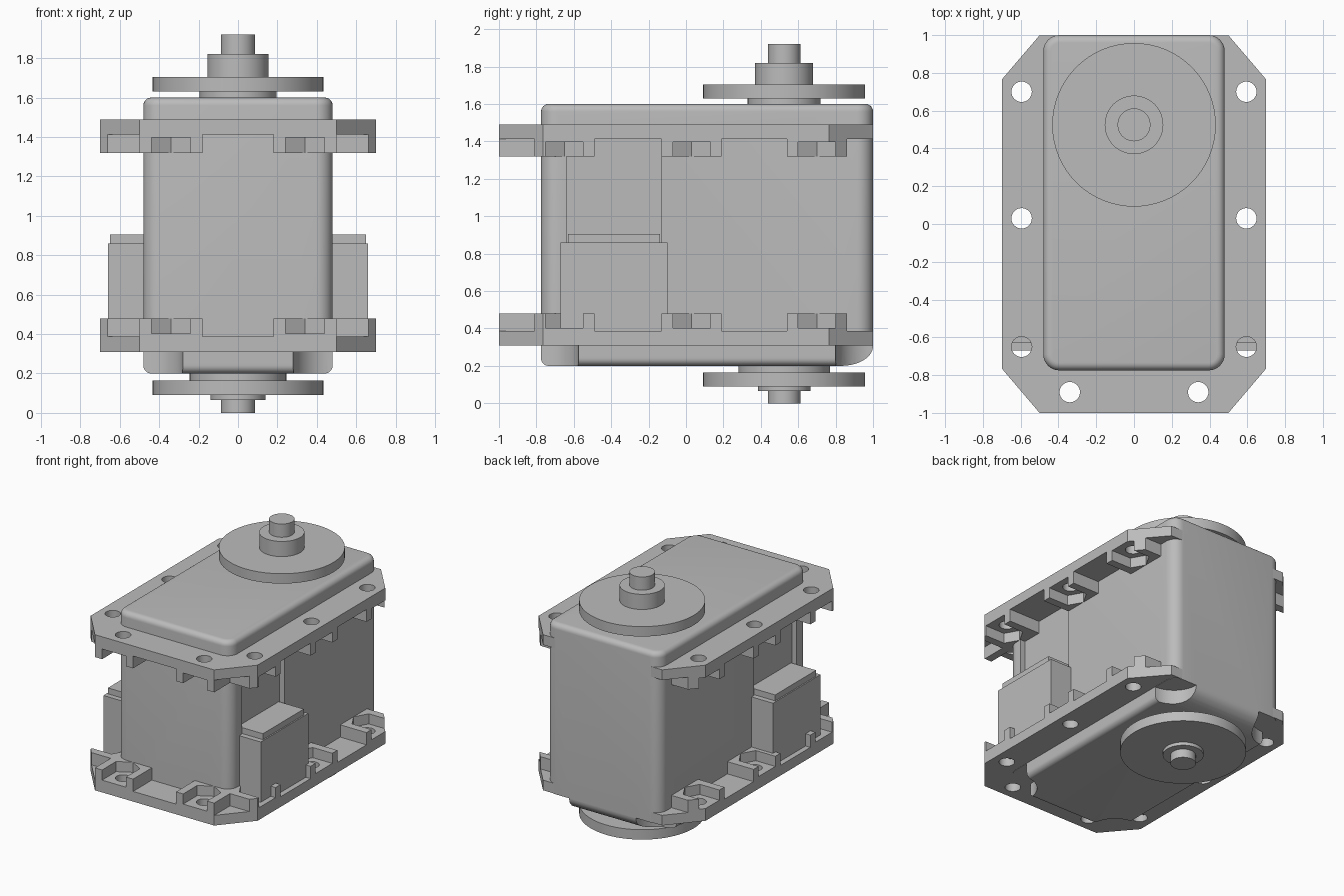
import bpy, bmesh, math

cube = bpy.data.objects.get("Cube")
if cube:
    bpy.data.objects.remove(cube, do_unlink=True)

grey = bpy.data.materials.new("light_grey")
grey.use_nodes = True
COLOUR = (0.5, 0.5, 0.5, 1)
grey.diffuse_color = COLOUR
grey.node_tree.nodes["Principled BSDF"].inputs["Base Color"].default_value = COLOUR


def loft(bm, rings):
    """Skin a list of equal rings and cap both ends."""
    loops = [[bm.verts.new(p) for p in ring] for ring in rings]
    n = len(loops[0])
    for a, b in zip(loops, loops[1:]):
        for i in range(n):
            j = (i + 1) % n
            bm.faces.new((a[i], a[j], b[j], b[i]))
    bm.faces.new(loops[0][::-1])
    bm.faces.new(loops[-1])


def prism(bm, outline, z0, z1):
    loft(bm, [[(x, y, z) for x, y in outline] for z in (z0, z1)])


def rect(x0, x1, y0, y1):
    return [(x0, y0), (x1, y0), (x1, y1), (x0, y1)]


def circle(cx, cy, r, n=32):
    return [(cx + r * math.cos(math.tau * i / n), cy + r * math.sin(math.tau * i / n))
            for i in range(n)]


def finish(name, bm):
    bmesh.ops.recalc_face_normals(bm, faces=bm.faces)
    me = bpy.data.meshes.new(name)
    bm.to_mesh(me)
    bm.free()
    me.materials.append(grey)
    ob = bpy.data.objects.new(name, me)
    bpy.context.collection.objects.link(ob)
    return ob


def activate(ob):
    bpy.ops.object.select_all(action='DESELECT')
    ob.select_set(True)
    bpy.context.view_layer.objects.active = ob


def cut(ob, bm):
    """Subtract the solids in bm from the object."""
    cutter = finish("cutter", bm)
    cutter.hide_render = True
    activate(ob)
    mod = ob.modifiers.new("cut", 'BOOLEAN')
    mod.operation, mod.solver, mod.object = 'DIFFERENCE', 'EXACT', cutter
    bpy.ops.object.modifier_apply(modifier=mod.name)
    bpy.data.objects.remove(cutter, do_unlink=True)


def smooth(ob):
    activate(ob)
    bpy.ops.object.shade_smooth_by_angle(angle=math.radians(30))


# Main sizes
HALF_W, FRONT, BACK = 0.48, -0.775, 1.0
BOTTOM, TOP, MID = 0.2, 1.6, 0.9
CORNER, FILLET = 0.085, 0.04
PLATE_BOTTOM = 0.305


def body_ring(z, inset, back_inset):
    r = CORNER - inset
    hw = HALF_W - inset - r
    y0, y1 = FRONT + inset + r, BACK - back_inset - r
    ring = []
    for k, (cx, cy) in enumerate([(hw, y1), (-hw, y1), (-hw, y0), (hw, y0)]):
        for i in range(9):
            a = math.pi / 2 * (k + i / 8)
            ring.append((cx + r * math.cos(a), cy + r * math.sin(a), z))
    return ring


# Body: rounded box, with a large round-over at the lower back
def back_round(z):
    t = min(1, max(0, (PLATE_BOTTOM - z) / (PLATE_BOTTOM - BOTTOM)))
    return 0.17 * (1 - math.sqrt(1 - t * t))


steps = [math.pi / 2 * i / 6 for i in range(7)]
levels = [(BOTTOM + FILLET * (1 - math.sin(a)), FILLET * (1 - math.cos(a))) for a in steps[::-1]]
levels += [(BOTTOM + FILLET + i * (PLATE_BOTTOM - BOTTOM - FILLET) / 4, 0) for i in range(1, 5)]
levels += [(TOP - FILLET * (1 - math.sin(a)), FILLET * (1 - math.cos(a))) for a in steps]
bm = bmesh.new()
loft(bm, [body_ring(z, d, max(d, back_round(z))) for z, d in levels])
body = finish("body", bm)

# Scalloped lower corners and the wire channels in both sides
bm = bmesh.new()
for s in (-1, 1):
    for y in (FRONT, BACK):
        prism(bm, circle(s * HALF_W, y, 0.2, 48), 0.1, PLATE_BOTTOM + 0.003)
    prism(bm, rect(s * 0.44, s * 0.6, -0.64, -0.13), 0.36, 1.43)
cut(body, bm)
smooth(body)

# Screw positions: hole centre and the outward direction of its nut pocket
screws = [(s * 0.595, y, (s, 0)) for s in (-1, 1) for y in (-0.65, 0.03, 0.7)]
screws += [(s * 0.34, -0.89, (0, -1)) for s in (-1, 1)]


def nut_pocket(x, y, d):
    """Half hexagon pointing inwards, open towards d."""
    shape = [(0.3, -0.1), (0.3, 0.1), (-0.058, 0.1), (-0.115, 0), (-0.058, -0.1)]
    return [(x + d[0] * u - d[1] * v, y + d[1] * u + d[0] * v) for u, v in shape]


def flange(name, s):
    """Mounting plate with screw bosses facing the middle of the body."""
    outer, web, pocket, inner = (MID + s * h for h in (0.59, 0.513, 0.497, 0.42))
    past = MID + s * 0.3
    bm = bmesh.new()
    half = [(0.5, -1), (0.7, -0.765), (0.7, 0.765), (0.5, 0.999)]
    prism(bm, half + [(-x, y) for x, y in half[::-1]], inner, outer)
    ob = finish(name, bm)
    # Gaps between bosses
    bm = bmesh.new()
    gaps = [rect(-0.18, 0.18, -1.1, -0.6), rect(-0.9, 0.9, 0.86, 1.1)]
    for m in (-1, 1):
        gaps.append(rect(m * 0.5, m * 0.9, -1.1, -0.81))
        gaps += [rect(m * 0.3, m * 0.9, a, b) for a, b in ((-0.49, -0.13), (0.19, 0.54))]
    for g in gaps:
        prism(bm, g, past, web)
    for x, y, d in screws:
        prism(bm, nut_pocket(x, y, d), past, pocket)
    cut(ob, bm)
    # Screw holes
    bm = bmesh.new()
    for x, y, d in screws:
        prism(bm, circle(x, y, 0.054), past, MID + s * 0.8)
    cut(ob, bm)
    smooth(ob)


flange("upper_flange", 1)
flange("lower_flange", -1)

# Connectors: housing with a slimmer top on each side
for side, s in (("left", 1), ("right", -1)):
    bm = bmesh.new()
    prism(bm, rect(s * 0.42, s * 0.66, -0.67, -0.1), 0.36, 0.86)
    prism(bm, rect(s * 0.42, s * 0.65, -0.63, -0.14), 0.85, 0.905)
    finish(side + "_connector", bm)


# Output horn and rear idler: stepped discs on one axis
def stepped_disc(name, discs):
    bm = bmesh.new()
    for r, z0, z1 in discs:
        prism(bm, circle(0, 0.525, r, 64), z0, z1)
    smooth(finish(name, bm))


stepped_disc("output_horn", [(0.195, 1.58, 1.63), (0.433, 1.63, 1.705),
                             (0.155, 1.705, 1.82), (0.087, 1.82, 1.92)])
stepped_disc("idler_horn", [(0.245, 0.165, 0.22), (0.433, 0.09, 0.165),
                            (0.14, 0.065, 0.09), (0.087, 0, 0.065)])
